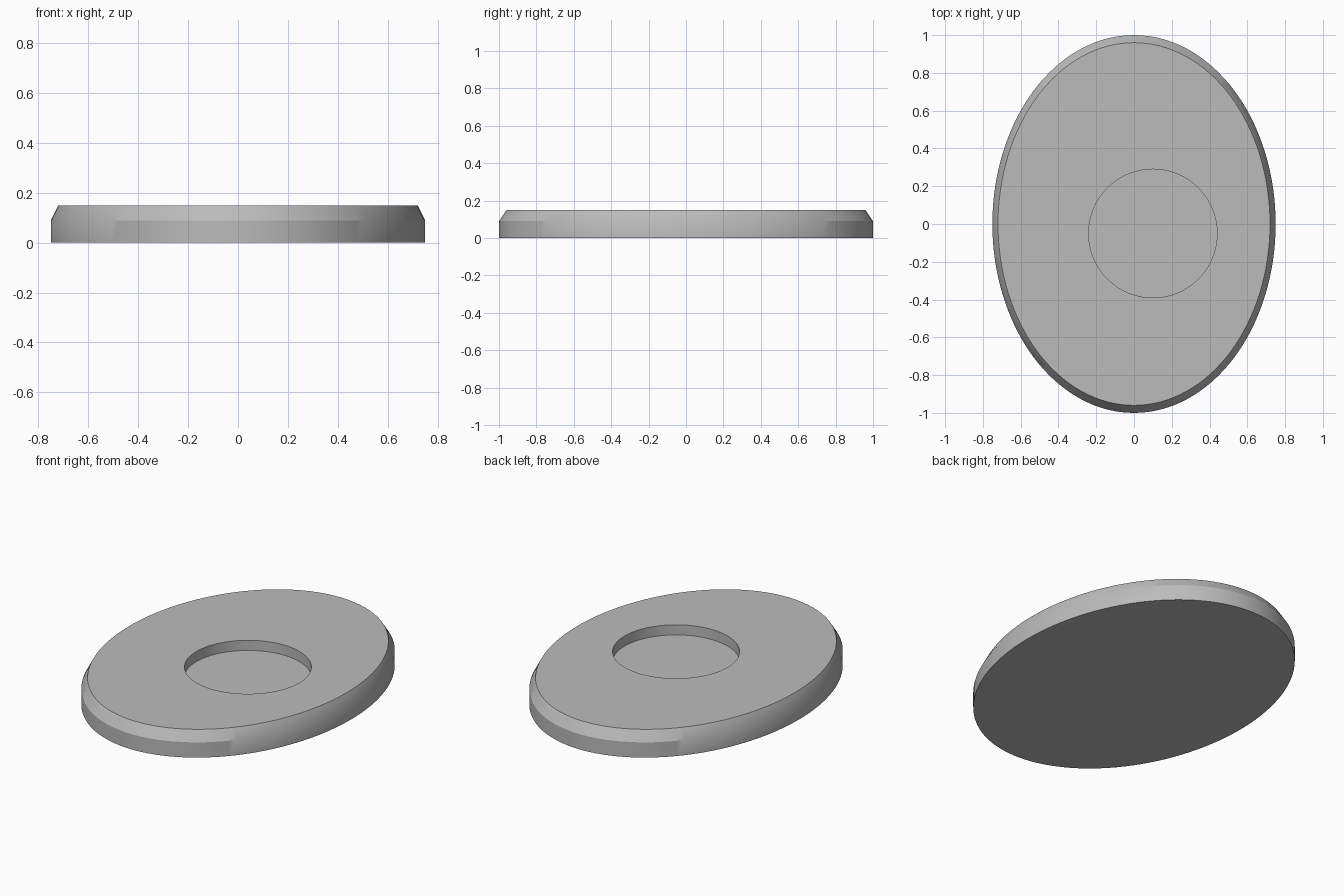
import bpy, bmesh, math

if "Cube" in bpy.data.objects:
    bpy.data.objects.remove(bpy.data.objects["Cube"])

SEGMENTS = 128

# Plain grey material
grey = bpy.data.materials.new("plain grey")
grey.diffuse_color = (0.5, 0.5, 0.5, 1)
grey.use_nodes = True
grey.node_tree.nodes["Principled BSDF"].inputs["Base Color"].default_value = grey.diffuse_color


def ring(bm, cx, cy, rx, ry, z):
    """One closed loop of vertices on an ellipse."""
    return [bm.verts.new((cx + rx * math.cos(a), cy + ry * math.sin(a), z))
            for a in (2 * math.pi * i / SEGMENTS for i in range(SEGMENTS))]


bm = bmesh.new()
rings = [
    ring(bm, 0, 0, 0.75, 1.0, 0),               # base edge
    ring(bm, 0, 0, 0.75, 1.0, 0.09),            # top of the upright wall
    ring(bm, 0, 0, 0.72, 0.96, 0.15),           # top of the chamfer
    ring(bm, 0.10, -0.05, 0.34, 0.34, 0.15),    # recess rim
    ring(bm, 0.10, -0.05, 0.34, 0.34, 0.09),    # recess floor edge
]

# Walls, chamfer, top and recess wall
for low, high in zip(rings, rings[1:]):
    for i in range(SEGMENTS):
        j = (i + 1) % SEGMENTS
        bm.faces.new((low[i], low[j], high[j], high[i]))

# Underside and recess floor
bm.faces.new(rings[0][::-1])
bm.faces.new(rings[-1])

mesh = bpy.data.meshes.new("oval_base")
bm.to_mesh(mesh)
bm.free()
mesh.materials.append(grey)

base = bpy.data.objects.new("oval_base", mesh)
bpy.context.collection.objects.link(base)
bpy.context.view_layer.objects.active = base
base.select_set(True)
bpy.ops.object.shade_smooth_by_angle(angle=math.radians(30))
